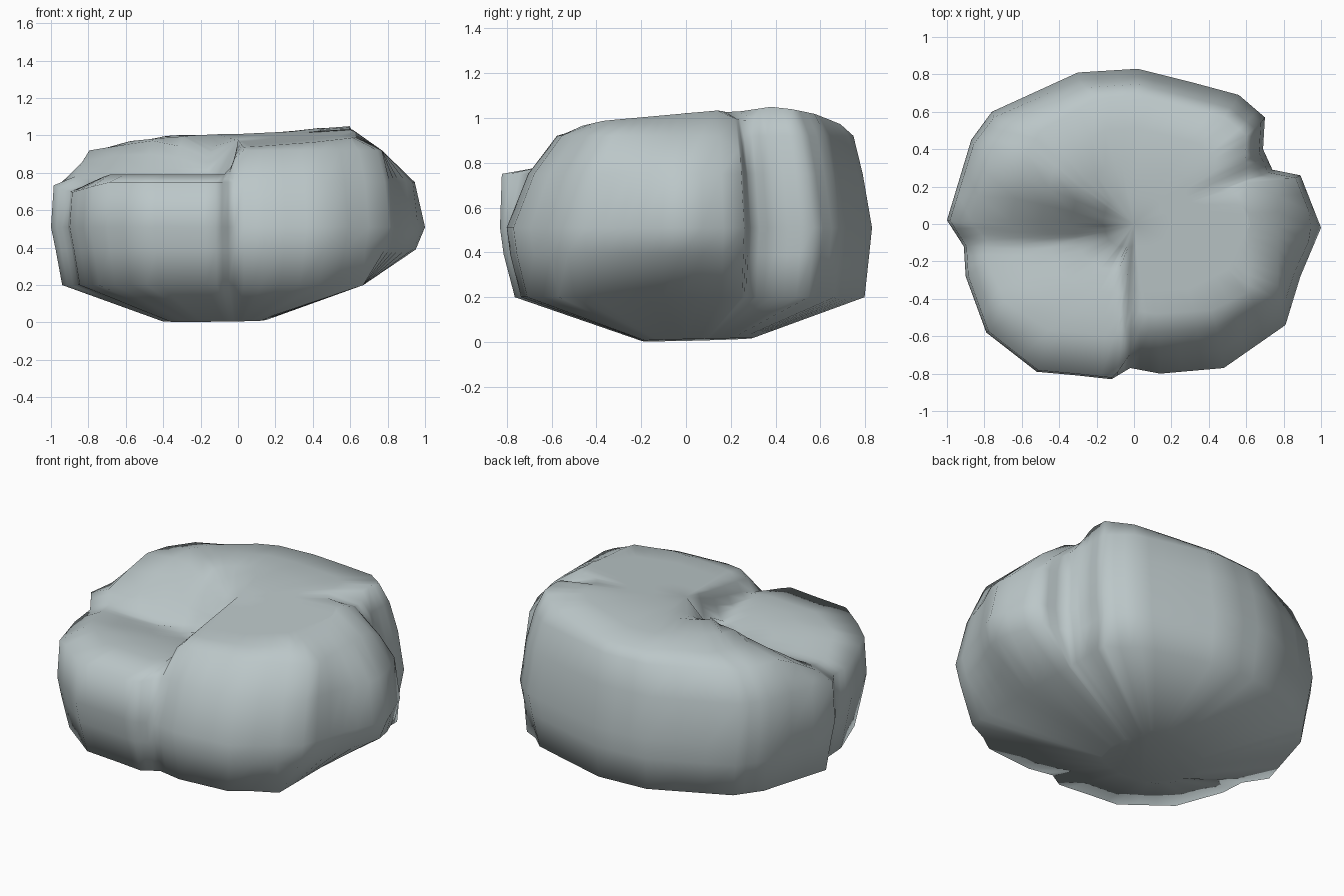
import bpy, bmesh

if "Cube" in bpy.data.objects:
    bpy.data.objects.remove(bpy.data.objects["Cube"])

# Widest outline of the rock seen from above
OUTLINE = [(1, -.02), (.89, .26), (.74, .29), (.69, .4), (.7, .57), (.56, .69),
           (.3, .76), (.02, .83), (-.3, .81), (-.76, .6), (-.87, .45), (-1, .02),
           (-.91, -.12), (-.9, -.28), (-.79, -.58), (-.52, -.79), (-.3, -.81),
           (-.12, -.83), (-.02, -.77), (.14, -.8), (.48, -.77), (.81, -.54), (.89, -.28)]

# Rings: scale to left, right, front, back, limit of x, height
RINGS = [(.4, .15, .24, .36, 1, .0), (.94, .9, .92, .96, .67, .2),
         (.975, .97, .98, .985, .95, .39), (1, 1, 1, 1, 1, .51),
         (.985, .97, .88, .95, .945, .75), (.87, .92, .72, .9, .77, .92),
         (.66, .86, .6, .83, .61, 1.1), (.5, .62, .45, .62, 1, 1.1),
         (.34, .4, .3, .4, 1, 1.1), (.17, .2, .15, .2, 1, 1.1)]
SUB = 3


def clamp(v, lo=0.0, hi=1.0):
    return max(lo, min(hi, v))


def top_height(x, y):
    """Height of the upper surface: sloped crown, low front-left lobe, side groove."""
    crown = 1.01 + .07 * max(0, x) - .14 * max(0, -x - .3)
    crown -= .09 * max(0, .36 - y) + .12 * max(0, y - .36)
    crown -= max(0, -x - .45) * clamp(.3 - y, 0, .4)      # left shoulder
    if x > .5:                                            # groove head at the right
        crown -= .2 * clamp(1 - ((x - .78) ** 2 + (y - .27) ** 2) / .04)
    lobe = .73 + .06 * clamp((-y - .1) / .3)
    wall = clamp((.17 - y) / .27) * clamp(-x / .05)
    wall *= 1 - clamp((-x - .58) / .25) * clamp((y + .2) / .2)
    return crown + (min(lobe, crown) - crown) * wall


# Rock body: stacked rings closed by a top point and a bottom face
bm = bmesh.new()
pts = []
for i, (x, y) in enumerate(OUTLINE):
    x2, y2 = OUTLINE[(i + 1) % len(OUTLINE)]
    pts += [(x + (x2 - x) * k / SUB, y + (y2 - y) * k / SUB) for k in range(SUB)]

loops = []
for left, right, front, back, limit, z in RINGS:
    loop = []
    for x, y in pts:
        f = front
        if z == .75:                       # the front-left lobe stays full
            f += .11 * clamp((-x) / .1)
        px = min(x * (left if x < 0 else right), limit)
        if z == .2 and x > .66:            # the side groove ends above the base
            px = limit
        py = y * (f if y < 0 else back)
        pz = min(z, top_height(px, py))
        if z == 0:                         # slightly tilted base
            pz = .02 * clamp(.4 * (px + .4) / .55 + .6 * (py + .2) / .5)
        loop.append(bm.verts.new((px, py, pz)))
    loops.append(loop)

m = len(pts)
for a, b in zip(loops, loops[1:]):
    for i in range(m):
        j = (i + 1) % m
        bm.faces.new((a[i], a[j], b[j], b[i]))
bm.faces.new(loops[0][::-1])
tip = bm.verts.new((0, 0, top_height(0, 0)))
for i in range(m):
    bm.faces.new((loops[-1][i], loops[-1][(i + 1) % m], tip))
bmesh.ops.recalc_face_normals(bm, faces=bm.faces)
for f in bm.faces:
    f.smooth = True

mesh = bpy.data.meshes.new("rock")
bm.to_mesh(mesh)
bm.free()
rock = bpy.data.objects.new("rock", mesh)
bpy.context.collection.objects.link(rock)

stone = bpy.data.materials.new("grey stone")
stone.diffuse_color = (.5, .57, .58, 1)
stone.use_nodes = True
stone.node_tree.nodes["Principled BSDF"].inputs["Base Color"].default_value = stone.diffuse_color
mesh.materials.append(stone)
